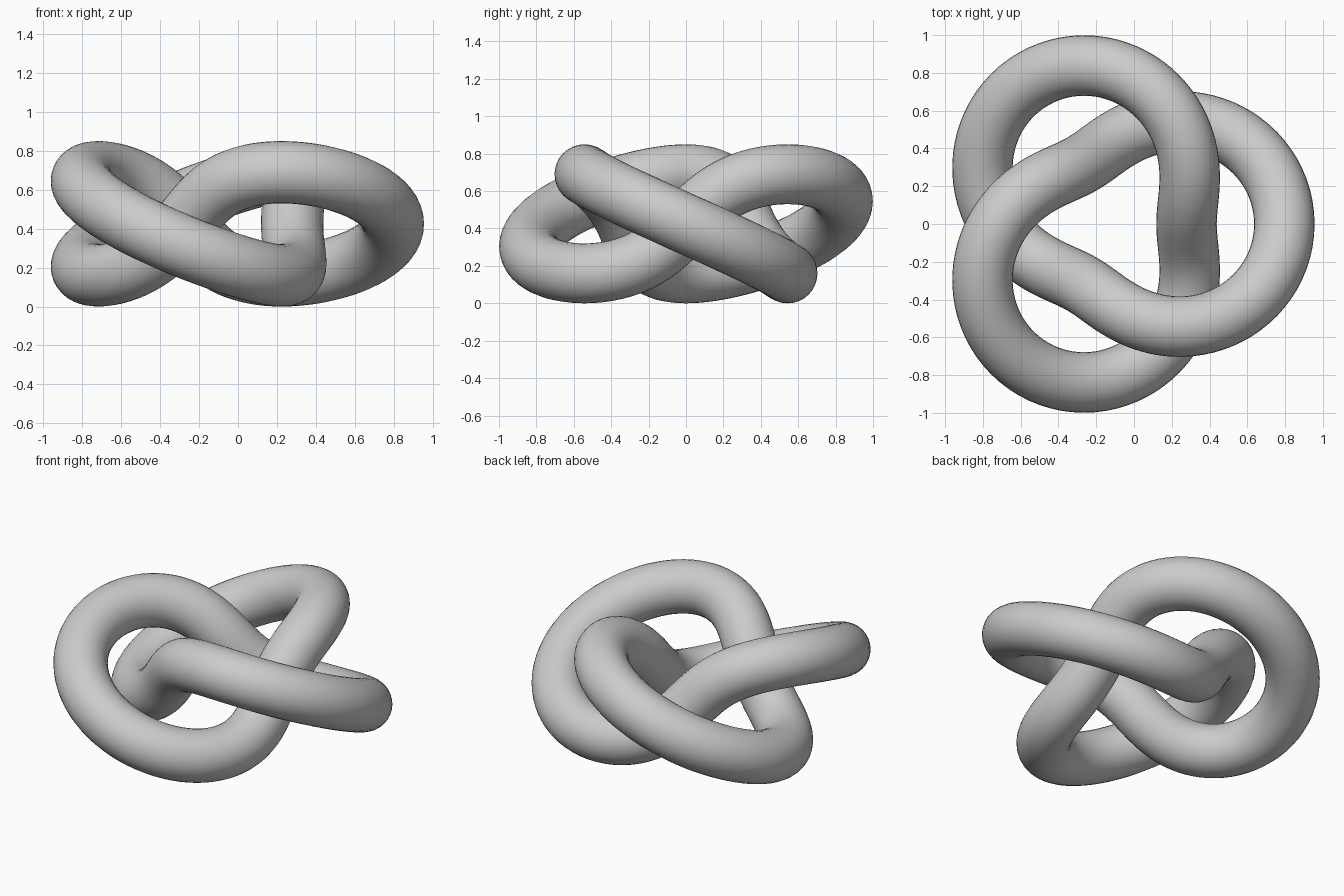
import bpy, bmesh
from math import sin, cos, tau
from mathutils import Vector

cube = bpy.data.objects.get("Cube")
if cube:
    bpy.data.objects.remove(cube, do_unlink=True)

RING, WAVE, TUBE = 0.627, 0.259, 0.16    # torus radius, winding radius, tube radius
STEPS, SIDES = 240, 32
CENTRE = Vector((-0.09, 0, 0.425))


def knot(t):
    """Centre line: two turns around the torus, three through it."""
    r = RING + WAVE * cos(3 * t)
    return CENTRE + Vector((r * cos(2 * t), r * sin(2 * t), -0.265 * sin(3 * t)))


# Sweep a circle along the closed centre line
bm = bmesh.new()
rings = []
for i in range(STEPS):
    t = tau * i / STEPS
    tangent = (knot(t + 0.001) - knot(t - 0.001)).normalized()
    side = tangent.cross(Vector((0, 0, 1))).normalized()
    up = side.cross(tangent)
    angles = [tau * j / SIDES for j in range(SIDES)]
    rings.append([bm.verts.new(knot(t) + TUBE * (side * cos(a) + up * sin(a)))
                  for a in angles])
for i in range(STEPS):
    a, b = rings[i - 1], rings[i]
    for j in range(SIDES):
        bm.faces.new((a[j - 1], a[j], b[j], b[j - 1])).smooth = True
bmesh.ops.recalc_face_normals(bm, faces=bm.faces)

mesh = bpy.data.meshes.new("trefoil_knot")
bm.to_mesh(mesh)
bm.free()
tube = bpy.data.objects.new("trefoil_knot", mesh)
bpy.context.collection.objects.link(tube)

# Plain grey
grey = bpy.data.materials.new("light_grey")
grey.use_nodes = True
colour = (0.6, 0.6, 0.6, 1)
grey.diffuse_color = colour
grey.node_tree.nodes["Principled BSDF"].inputs["Base Color"].default_value = colour
mesh.materials.append(grey)
